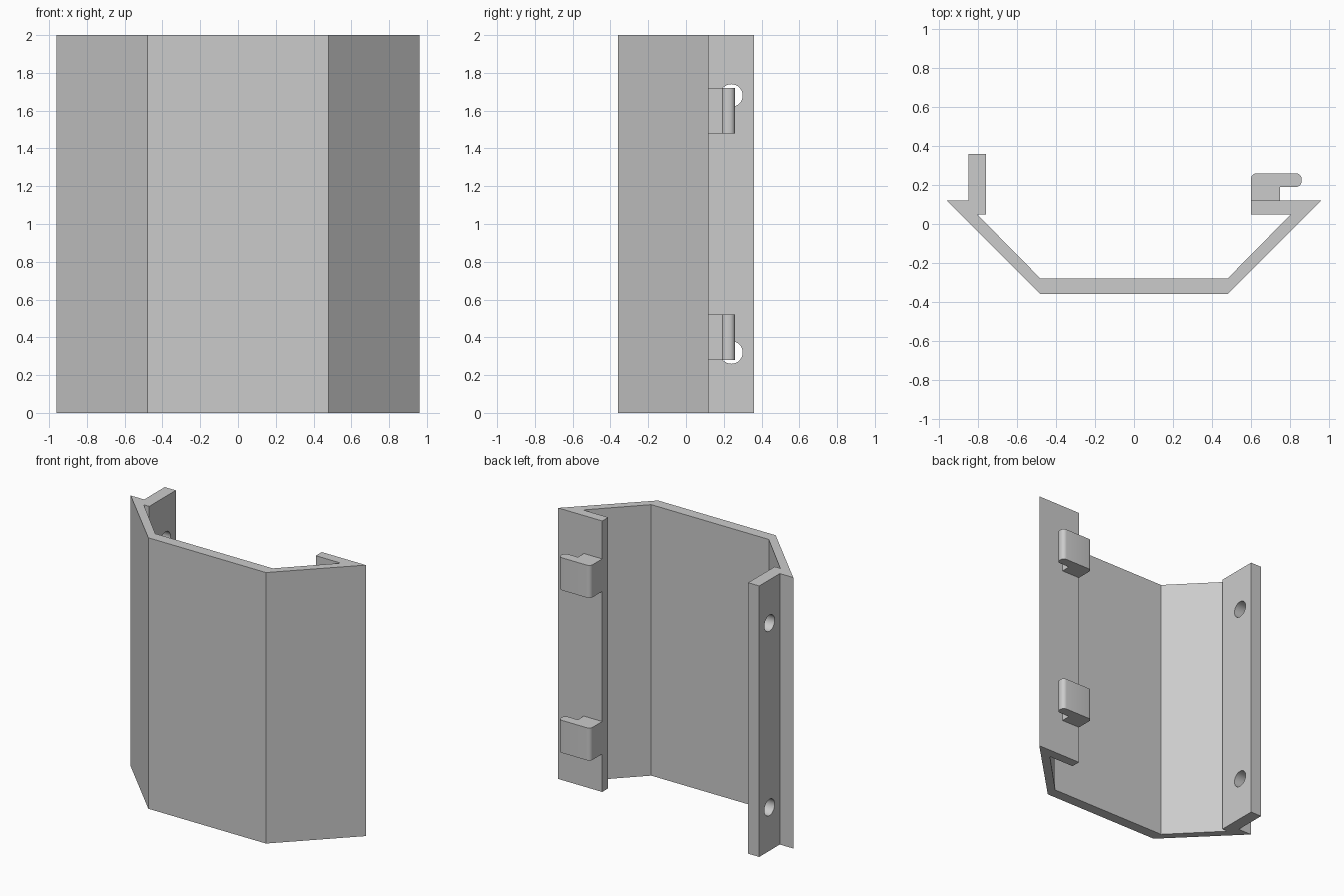
import bpy
import bmesh
from math import pi, radians
from mathutils import Matrix, Vector

cube = bpy.data.objects.get("Cube")
if cube:
    bpy.data.objects.remove(cube, do_unlink=True)

grey = bpy.data.materials.new("light grey")
grey.use_nodes = True
grey.diffuse_color = (0.6, 0.6, 0.6, 1)
grey.node_tree.nodes["Principled BSDF"].inputs["Base Color"].default_value = (0.6, 0.6, 0.6, 1)


def add_object(name, bm):
    bmesh.ops.recalc_face_normals(bm, faces=bm.faces)
    mesh = bpy.data.meshes.new(name)
    bm.to_mesh(mesh)
    bm.free()
    mesh.materials.append(grey)
    obj = bpy.data.objects.new(name, mesh)
    bpy.context.collection.objects.link(obj)
    return obj


def extrude_profile(name, points, bottom, top, rounded=(), radius=0.03):
    """Extrude a plan outline upward; round the vertical edges at the listed corners."""
    bm = bmesh.new()
    verts = [bm.verts.new((x, y, bottom)) for x, y in points]
    face = bm.faces.new(verts)
    result = bmesh.ops.extrude_face_region(bm, geom=[face])
    raised = [v for v in result["geom"] if isinstance(v, bmesh.types.BMVert)]
    bmesh.ops.translate(bm, verts=raised, vec=(0, 0, top - bottom))
    corners = {verts[i] for i in rounded}
    edges = [e for e in bm.edges
             if abs(e.verts[0].co.z - e.verts[1].co.z) > 0.01
             and (e.verts[0] in corners or e.verts[1] in corners)]
    if edges:
        bmesh.ops.bevel(bm, geom=edges, offset=radius, segments=6,
                        profile=0.5, affect='EDGES')
    return add_object(name, bm)


def shade(obj):
    bpy.ops.object.select_all(action='DESELECT')
    obj.select_set(True)
    bpy.context.view_layer.objects.active = obj
    bpy.ops.object.shade_smooth_by_angle(angle=radians(30))


# Folded shell with a flange on the left and an upright fin on the right
shell = extrude_profile("folded_shell", [
    (-0.96, 0.12), (-0.48, -0.36), (0.48, -0.36), (0.96, 0.12),
    (0.60, 0.12), (0.60, 0.05), (0.805, 0.05), (0.48, -0.28),
    (-0.48, -0.28), (-0.805, 0.05), (-0.76, 0.05), (-0.76, 0.36),
    (-0.85, 0.36), (-0.85, 0.12)], 0, 2)

# Two screw holes through the fin
bm = bmesh.new()
for z in (0.32, 1.68):
    place = Matrix.Translation(Vector((-0.805, 0.24, z))) @ Matrix.Rotation(pi / 2, 4, 'Y')
    bmesh.ops.create_cone(bm, cap_ends=True, segments=32, radius1=0.06,
                          radius2=0.06, depth=0.2, matrix=place)
cutter = add_object("hole_cutter", bm)
cutter.hide_render = True
cut = shell.modifiers.new("screw_holes", 'BOOLEAN')
cut.operation = 'DIFFERENCE'
cut.solver = 'EXACT'
cut.object = cutter
bpy.context.view_layer.objects.active = shell
bpy.ops.object.modifier_apply(modifier=cut.name)
bpy.data.objects.remove(cutter, do_unlink=True)
shade(shell)

# Two rounded hooks on the back of the flange
hook_outline = [(0.60, 0.12), (0.75, 0.12), (0.75, 0.19),
                (0.86, 0.19), (0.86, 0.26), (0.60, 0.26)]
for name, bottom in (("lower_hook", 0.28), ("upper_hook", 1.48)):
    shade(extrude_profile(name, hook_outline, bottom, bottom + 0.24, rounded=(3, 4, 5)))
